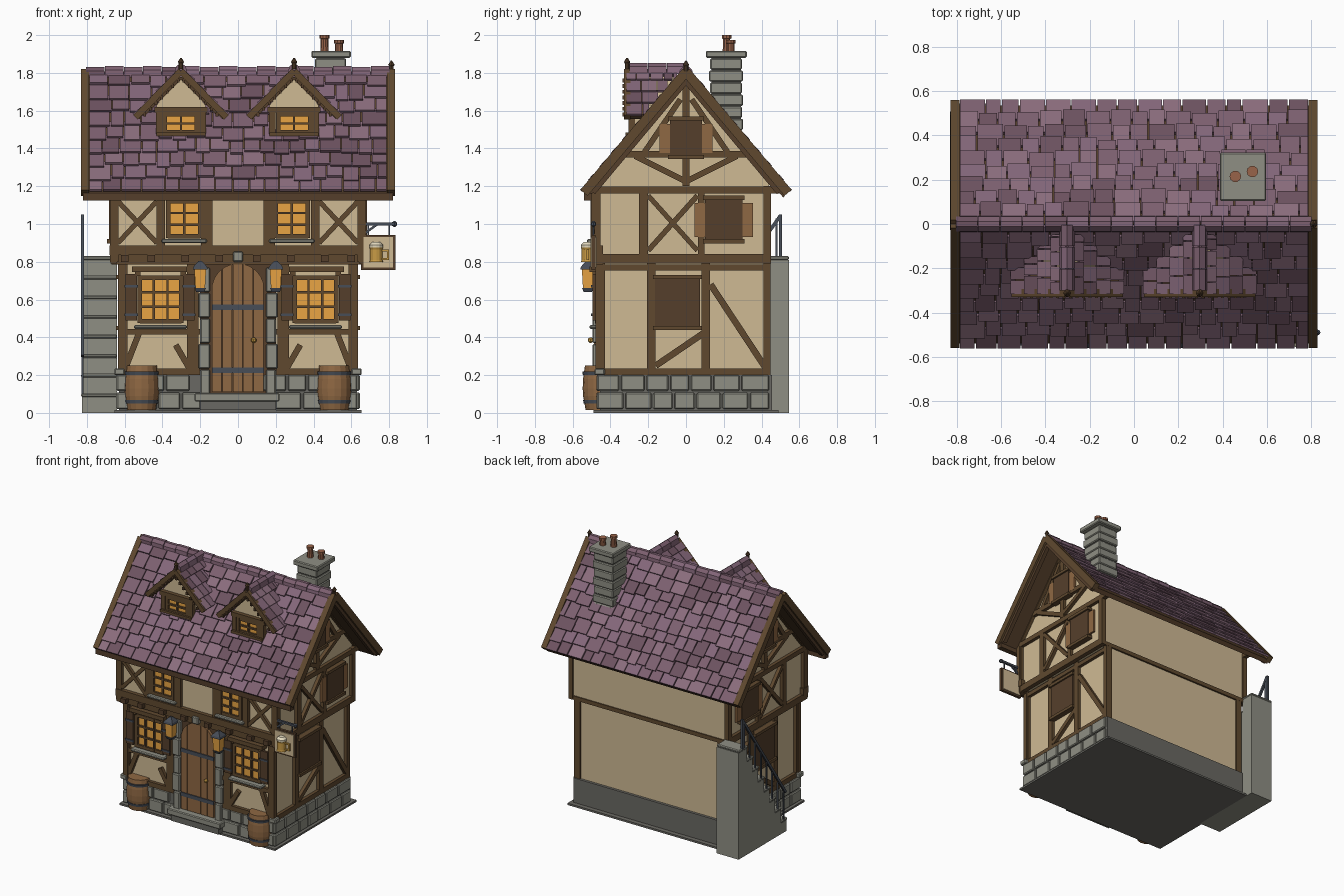
import bpy, bmesh, math, random
from mathutils import Vector, Matrix

if "Cube" in bpy.data.objects:
    bpy.data.objects.remove(bpy.data.objects["Cube"])
random.seed(4)

HEX = dict(cream='cfba94', timber='60492f', dark_wood='553f2b', wood='8f6843', stone='8f8f84', mortar='6a6963',
           amber='eaa544', iron='474d57', terracotta='99644a', brass='c79a45', foam='e6dcc0',
           tile_a='7d6070', tile_b='8b6d7d', tile_c='6d5260', tile_d='84677a')
lin = lambda c: c / 12.92 if c < .04 else ((c + .055) / 1.055) ** 2.4
MATS = {}
for k, h in HEX.items():
    MATS[k] = bpy.data.materials.new(k)
    MATS[k].diffuse_color = [lin(int(h[i:i + 2], 16) / 255) for i in (0, 2, 4)] + [1]
PARTS = {}


def mesh(part, mat):
    return PARTS.setdefault((part, mat), bmesh.new())


def bar(part, mat, a, b, w, d, n=(0, -1, 0)):
    """Box running from a to b, depth d along n, width w across."""
    a, b, n = Vector(a), Vector(b), Vector(n)
    u = b - a
    v = n.cross(u).normalized()
    m = u.cross(v).normalized()
    M = Matrix((u, v * w, m * d)).transposed().to_4x4()
    M.translation = (a + b) / 2
    bmesh.ops.create_cube(mesh(part, mat), size=1, matrix=M)


def blk(part, mat, x0, x1, y0, y1, z0, z1):
    y, z = (y0 + y1) / 2, (z0 + z1) / 2
    bar(part, mat, (min(x0, x1), y, z), (max(x0, x1), y, z), z1 - z0, y1 - y0)


def prism(part, mat, pts, axis, a, b):
    """Extrude a 2D outline along x (pts are y,z) or y (pts are x,z)."""
    bm = mesh(part, mat)
    put = lambda p, t: bm.verts.new((t, *p) if axis == 'x' else (p[0], t, p[1]))
    A, B = [put(p, a) for p in pts], [put(p, b) for p in pts]
    bm.faces.new(A), bm.faces.new(B[::-1])
    for i in range(len(pts)):
        j = (i + 1) % len(pts)
        bm.faces.new((A[i], B[i], B[j], A[j]))


def lathe(part, mat, x, y, prof, n=16, turn=0):
    bm = mesh(part, mat)
    R = [[bm.verts.new((x + r * math.cos(turn + i * math.tau / n), y + r * math.sin(turn + i * math.tau / n), z))
          for i in range(n)] for r, z in prof]
    bm.faces.new(R[0][::-1]), bm.faces.new(R[-1])
    for p, q in zip(R, R[1:]):
        for i in range(n):
            bm.faces.new((p[i], p[(i + 1) % n], q[(i + 1) % n], q[i]))


def fbar(x0, z0, x1, z1, w, y, d=.035, part='front_timbers', mat='timber'):
    bar(part, mat, (x0, y, z0), (x1, y, z1), w, d)


def window(part, cx, z0, z1, hw, y, cols, rows):
    blk(part + '_glass', 'amber', cx - hw, cx + hw, y, y + .03, z0, z1)
    for i in range(cols + 1):
        x = cx - hw + 2 * hw * i / cols
        fbar(x, z0 - .01, x, z1 + .01, .024 if i in (0, cols) else .012, y - .004, .022, part + '_frame')
    for i in range(rows + 1):
        z = z0 + (z1 - z0) * i / rows
        fbar(cx - hw, z, cx + hw, z, .024 if i in (0, rows) else .012, y - .004, .02, part + '_frame')


# ground slab, foundation, walls
blk('ground_slab', 'mortar', -.655, .655, -.49, .49, 0, .014)
blk('foundation', 'mortar', -.63, .63, -.455, .455, 0, .2)
blk('lower_walls', 'cream', -.605, .605, -.45, .435, .2, .82)
prism('upper_walls', 'cream', [(-.475, .8), (.44, .8), (.44, 1.24), (0, 1.76), (-.475, 1.2)], 'x', -.65, .65)

# foundation stones on front and both sides
for row, (z0, z1) in enumerate(((.02, .107), (.117, .2))):
    for plane in ('front', -1, 1):
        t, end = (-.64, .64) if plane == 'front' else (-.47, .45)
        while t < end - .03:
            w = min(random.uniform(.1, .16), end - t)
            if end - t - w < .06:
                w = end - t
            if plane != 'front':
                blk('foundation_stones', 'stone', plane * .615, plane * .645, t, t + w - .01, z0, z1)
            elif not (t + w > -.13 and t < .13):
                blk('foundation_stones', 'stone', t, t + w - .01, -.475, -.44, z0, z1)
            t += w

for s in (-1, 1):
    blk('corner_stones', 'stone', s * .6, s * .655, -.485, -.43, .2, .235)
    # front timbers, lower floor
    Y = -.457
    fbar(s * .61, .2, s * .61, .8, .05, Y)
    fbar(s * .24, .2, s * .24, .8, .06, Y)
    fbar(s * .2, .218, s * .63, .218, .036, Y)
    fbar(s * .2, .43, s * .63, .43, .03, Y)
    fbar(s * .595, .24, s * .525, .42, .032, Y)
    fbar(s * .26, .24, s * .33, .36, .032, Y)
    fbar(s * .27, .76, s * .56, .76, .03, -.48, .06)
    for x in (.29, .53):
        fbar(s * x, .725, s * x, .75, .03, -.475, .04)
    window('lower_window', s * .41, .485, .715, .11, -.468, 3, 3)
    blk('window_sills', 'stone', s * .27, s * .55, -.51, -.45, .445, .465)
    for x in (.26, .565):
        fbar(s * x, .49, s * x, .735, .06, -.487, .018, 'lower_shutters', 'dark_wood')
        for z in (.52, .67):
            fbar(s * (x - .035), z, s * (x + .035), z, .014, -.499, .008, 'shutter_hinges', 'iron')
    # front timbers, upper floor
    Y = -.483
    fbar(s * .655, .8, s * .655, 1.17, .045, Y)
    for x, w in ((.165, .06), (.41, .045)):
        fbar(s * x, .88, s * x, 1.14, w, Y)
    fbar(s * .43, .9, s * .635, 1.12, .026, Y, .03)
    fbar(s * .43, 1.12, s * .635, .9, .026, Y, .026)
    window('upper_window', s * .285, .935, 1.12, .085, -.49, 2, 3)
    blk('window_sills', 'stone', s * .165, s * .405, -.525, -.47, .9, .92)
    for x in (.1, .28, .46, .6):
        blk('joist_ends', 'dark_wood', s * x - .02, s * x + .02, -.525, -.48, .8, .835)
    # back corner posts
    blk('back_posts', 'timber', s * .58, s * .63, .41, .447, .2, .8)
    blk('back_posts', 'timber', s * .64, s * .675, .41, .45, .8, 1.2)
    # side timbers: (y0, z0, y1, z1, width)
    for y0, z0, y1, z1, w in ((-.455, .2, -.455, .8, .05), (-.185, .2, -.185, .8, .045), (.105, .2, .105, .8, .045),
                              (-.46, .218, .445, .218, .036), (.13, .68, .42, .24, .034), (-.16, .25, .09, .42, .034),
                              (-.46, .77, .44, .77, .03)):
        bar('lower_side_timbers', 'timber', (s * .612, y0, z0), (s * .612, y1, z1), w, .034, (s, 0, 0))
    for y0, z0, y1, z1, w in ((-.475, .8, -.475, 1.17, .045), (-.225, .84, -.225, 1.17, .045), (.08, .84, .08, 1.17, .035),
                              (-.5, .815, .45, .815, .05), (-.2, .86, .06, 1.15, .028), (-.2, 1.15, .06, .86, .026),
                              (-.5, 1.18, .5, 1.18, .036), (0, 1.2, 0, 1.75, .036), (-.32, 1.37, .32, 1.37, .034),
                              (.01, 1.23, .27, 1.36, .03), (-.01, 1.23, -.27, 1.36, .03),
                              (-.22, 1.38, -.03, 1.66, .03), (.22, 1.38, .03, 1.66, .03),
                              (-.475, 1.2, -.02, 1.74, .03), (.475, 1.2, .02, 1.74, .03)):
        bar('upper_side_timbers', 'timber', (s * .658, y0, z0), (s * .658, y1, z1), w, .034, (s, 0, 0))
    # closed side windows with shutters
    for y0, y1, z0, z1, x in ((-.165, .075, .45, .72, .635), (.1, .3, .91, 1.14, .682), (-.085, .085, 1.355, 1.56, .682)):
        blk('side_windows', 'dark_wood', s * (x - .04), s * x, y0, y1, z0, z1)
        for z in (z0, z1):
            blk('side_window_trim', 'timber', s * (x - .04), s * (x + .012), y0 - .01, y1 + .01, z - .012, z + .01)
        if x > .65:
            blk('side_shutters', 'wood', s * .66, s * .676, y0 - .055, y1 + .055, z0 + .02, z1 - .03)

# long beams
blk('jetty_beam', 'timber', -.68, .68, -.505, -.44, .835, .885)
blk('jetty_lower_beam', 'timber', -.67, .67, -.49, -.44, .785, .835)
blk('wall_plate', 'timber', -.66, .66, -.5, -.46, 1.13, 1.17)
blk('back_beam', 'timber', -.66, .66, .43, .448, .79, .82)
blk('eave_beam', 'dark_wood', -.82, .82, -.54, -.5, 1.125, 1.165)

# door, stone surround, steps
arch = lambda x: .65 + math.sqrt(max(0, .14 ** 2 - x * x))
for i in range(5):
    a, b = -.138 + i * .0552, -.138 + (i + 1) * .0552 - .004
    top = [(b + (a - b) * t / 4, arch(b + (a - b) * t / 4)) for t in range(5)]
    prism('door_planks', 'wood', [(a, .11), (b, .11)] + top, 'y', -.487, -.45)
blk('door_recess', 'dark_wood', -.2, .2, -.465, -.44, .1, .8)
for s in (-1, 1):
    for i in range(5):
        blk('door_jambs', 'stone', s * .148, s * (.2 + .01 * (i % 2)), -.495, -.44, .1 + i * .135, .23 + i * .135)
for z in (.225, .56):
    blk('door_straps', 'iron', -.138, .138, -.494, -.48, z - .014, z + .014)
lathe('door_knob', 'brass', .083, -.505, [(.004, .37), (.014, .378), (.014, .392), (.004, .4)], 8)
blk('keystone', 'stone', -.026, .026, -.52, -.46, .8, .855)
blk('door_step_top', 'stone', -.23, .22, -.53, -.44, .06, .105)
blk('door_step_base', 'mortar', -.2, .2, -.52, -.44, .014, .06)

# lanterns and barrels
for s in (-1, 1):
    x, y, q = s * .2, -.52, math.pi / 4
    lathe('lantern_glass', 'amber', x, y, [(.036, .66), (.044, .76)], 4, q)
    lathe('lantern_caps', 'iron', x, y, [(.056, .76), (.05, .775), (.012, .805)], 4, q)
    lathe('lantern_caps', 'iron', x, y, [(.03, .64), (.042, .66)], 4, q)
    x, y = s * .51, -.455
    lathe('barrels', 'wood', x, y, [(.076, .014), (.09, .09), (.092, .13), (.09, .18), (.08, .25)])
    for z, r in ((.05, .087), (.2, .091)):
        lathe('barrel_hoops', 'iron', x, y, [(r, z), (r + .003, z + .018)])

# main roof deck, tiles, ridge, barge boards
prism('roof_deck', 'dark_wood', [(-.535, 1.165), (0, 1.8), (.535, 1.165), (.515, 1.14), (0, 1.75), (-.515, 1.14)], 'x', -.81, .81)
TH = math.atan2(.635, .535)
PITCH = .83 / 9
tile = lambda: random.choice(('tile_a', 'tile_a', 'tile_b', 'tile_c', 'tile_d'))
for s in (-1, 1):
    up, n = Vector((0, -s * math.cos(TH), math.sin(TH))), Vector((0, s * math.sin(TH), math.cos(TH)))
    for r in range(9):
        x = -.79
        while x < .78:
            w = min(random.uniform(.07, .125), .79 - x)
            if .79 - x - w < .04:
                w = .79 - x
            o = Vector((x + w / 2, s * .535, 1.165))
            t0 = r * PITCH - (random.uniform(0, .03) if r else .005)
            bar('roof_tiles', tile(), o + up * t0 + n * .024, o + up * min((r + 1.2) * PITCH, .825) + n * .007, w - .006, .015, n)
            x += w
    for e in (-1, 1):
        X = e * .809
        bar('barge_boards', 'timber', (X, s * .54, 1.165), (X, 0, 1.805), .05, .042, (e, 0, 0))
        bar('barge_trim', 'dark_wood', (e * .8, s * .49, 1.165), (e * .8, 0, 1.75), .022, .03, (e, 0, 0))
for i in range(16):
    k = .004 * (i % 2)
    prism('ridge_tiles', tile(), [(-.038, 1.775), (-.033, 1.81 + k), (-.012, 1.832 + k), (.012, 1.832 + k), (.033, 1.81 + k),
                                  (.038, 1.775)], 'x', -.805 + i * .1006, -.805 + i * .1006 + .097)
spike = lambda x, y, z: lathe('finials', 'dark_wood', x, y, [(.012, z - .06), (.012, z - .03), (.017, z - .022), (.003, z)], 8)
spike(.812, 0, 1.865)

# dormers
for cx in (-.302, .297):
    prism('dormer_walls', 'cream', [(cx - .13, 1.4), (cx + .13, 1.4), (cx + .13, 1.63), (cx, 1.78), (cx - .13, 1.63)], 'y', -.28, -.05)
    window('dormer_window', cx, 1.485, 1.58, .085, -.29, 2, 2)
    fbar(cx - .14, 1.605, cx + .14, 1.605, .03, -.29, .04, 'dormer_timbers')
    fbar(cx - .13, 1.475, cx + .13, 1.475, .02, -.3, .04, 'dormer_timbers')
    for s in (-1, 1):
        fbar(cx + s * .115, 1.46, cx + s * .115, 1.6, .034, -.288, .035, 'dormer_timbers')
        fbar(cx + s * .24, 1.565, cx, 1.81, .034, -.312, .035, 'dormer_barge')
        fbar(cx + s * .2, 1.575, cx, 1.775, .016, -.3, .03, 'dormer_barge_trim', 'dark_wood')
        prism('dormer_deck', 'dark_wood', [(cx, 1.81), (cx + s * .235, 1.57), (cx + s * .22, 1.555), (cx, 1.785)], 'y', -.315, -.2)
        n = Vector((.24 * s, 0, .235)).normalized()
        for i in range(7):
            f = (i + .5) / 8
            P = Vector((cx + s * f * .235, 0, 1.81 - .24 * f)) + n * (.002 + .005)
            fbar(cx + s * (.235 * f), 1.765 - .24 * f, cx + s * (.235 * f), 1.785 - .24 * f, .014, -.325, .02, 'dormer_dentils', 'dark_wood')
        for r in range(4):
            f0, f1 = max(0, r / 4 - .05), (r + 1) / 4
            end = -(.02 + .2 * (r + .5) / 4)
            y, A = -.318, lambda f, h: Vector((cx + s * f * .24, 0, 1.812 - .245 * f)) + n * h
            while y < end - .01:
                w = min(random.uniform(.05, .09), end - y)
                c = Vector((0, y + w / 2, 0))
                bar('dormer_tiles', tile(), A(f1, .016) + c, A(f0, .004) + c, w - .004, .014, n)
                y += w
    for i in range(3):
        prism('dormer_ridge', tile(), [(cx - .035, 1.795), (cx - .025, 1.835), (cx, 1.853), (cx + .025, 1.835), (cx + .035, 1.795)],
              'y', -.3 + i * .1, -.204 + i * .1)
    spike(cx, -.312, 1.88)

# chimney
for i in range(8):
    k = .006 * (i % 2)
    blk('chimney_courses', 'stone', .402 + k, .578 - k, .122 + k, .302 - k, 1.37 + i * .064, 1.429 + i * .064)
blk('chimney_core', 'mortar', .415, .565, .135, .29, 1.35, 1.89)
blk('chimney_cap', 'stone', .388, .597, .105, .322, 1.88, 1.917)
for x, y, h in ((.458, .215, 2.0), (.535, .237, 1.975)):
    lathe('chimney_pots', 'terracotta', x, y, [(.022, 1.91), (.02, h - .02), (.026, h - .018), (.026, h)], 10)

# outside stair with railing on the left
N = 8
for i in range(N):
    y, z = -.03 + i * .068, .83 * (i + 1) / N
    y1 = .545 if i == N - 1 else y + .068
    blk('stair_blocks', 'stone', -.825, -.64, y, y1, 0, z - .02)
    blk('stair_treads', 'stone', -.83, -.64, y - .008, y1, z - .02, z)
    bar('stair_balusters', 'iron', (-.823, y + .034, z - .01), (-.823, y + .034, z + .2), .01, .01)
bar('stair_handrail', 'iron', (-.823, -.02, .3), (-.823, .5, 1.045), .018, .016, (1, 0, 0))
bar('stair_newel', 'iron', (-.823, .5, .82), (-.823, .5, 1.05), .016, .016)

# hanging sign with a mug
blk('sign_frame', 'dark_wood', .652, .833, -.5, -.48, .757, .942)
blk('sign_board', 'cream', .664, .821, -.506, -.474, .77, .93)
for y in (-.52,):
    lathe('sign_mug', 'brass', .732, y, [(.036, .8), (.032, .81), (.032, .865), (.036, .875)], 12)
    lathe('sign_mug_foam', 'foam', .732, y, [(.035, .875), (.036, .89), (.02, .905)], 12)
    for a, b in (((.76, .86), (.795, .86)), ((.795, .865), (.795, .81)), ((.795, .815), (.76, .815))):
        fbar(*a, *b, .01, y, .012, 'sign_mug_handle', 'brass')
fbar(.65, 1.0, .835, 1.0, .016, -.49, .016, 'sign_bracket', 'iron')
fbar(.67, .95, .74, 1.0, .012, -.49, .012, 'sign_bracket', 'iron')
for x in (.69, .8):
    fbar(x, .94, x, 1.0, .008, -.49, .008, 'sign_bracket', 'iron')
lathe('sign_bracket', 'iron', .828, -.49, [(.005, .985), (.014, .993), (.014, 1.007), (.005, 1.015)], 8)

# turn every collected part into an object
for (part, mat), bm in PARTS.items():
    bmesh.ops.recalc_face_normals(bm, faces=bm.faces)
    me = bpy.data.meshes.new(part)
    bm.to_mesh(me)
    ob = bpy.data.objects.new(part, me)
    me.materials.append(MATS[mat])
    bpy.context.collection.objects.link(ob)
    if mat == 'stone' and part != 'stair_blocks':
        mod = ob.modifiers.new('soft_edges', 'BEVEL')
        mod.width, mod.segments = .006, 1

for m in bpy.data.materials:
    if m.users and not m.is_grease_pencil:
        m.use_nodes = True
        m.node_tree.nodes["Principled BSDF"].inputs["Base Color"].default_value = m.diffuse_color
